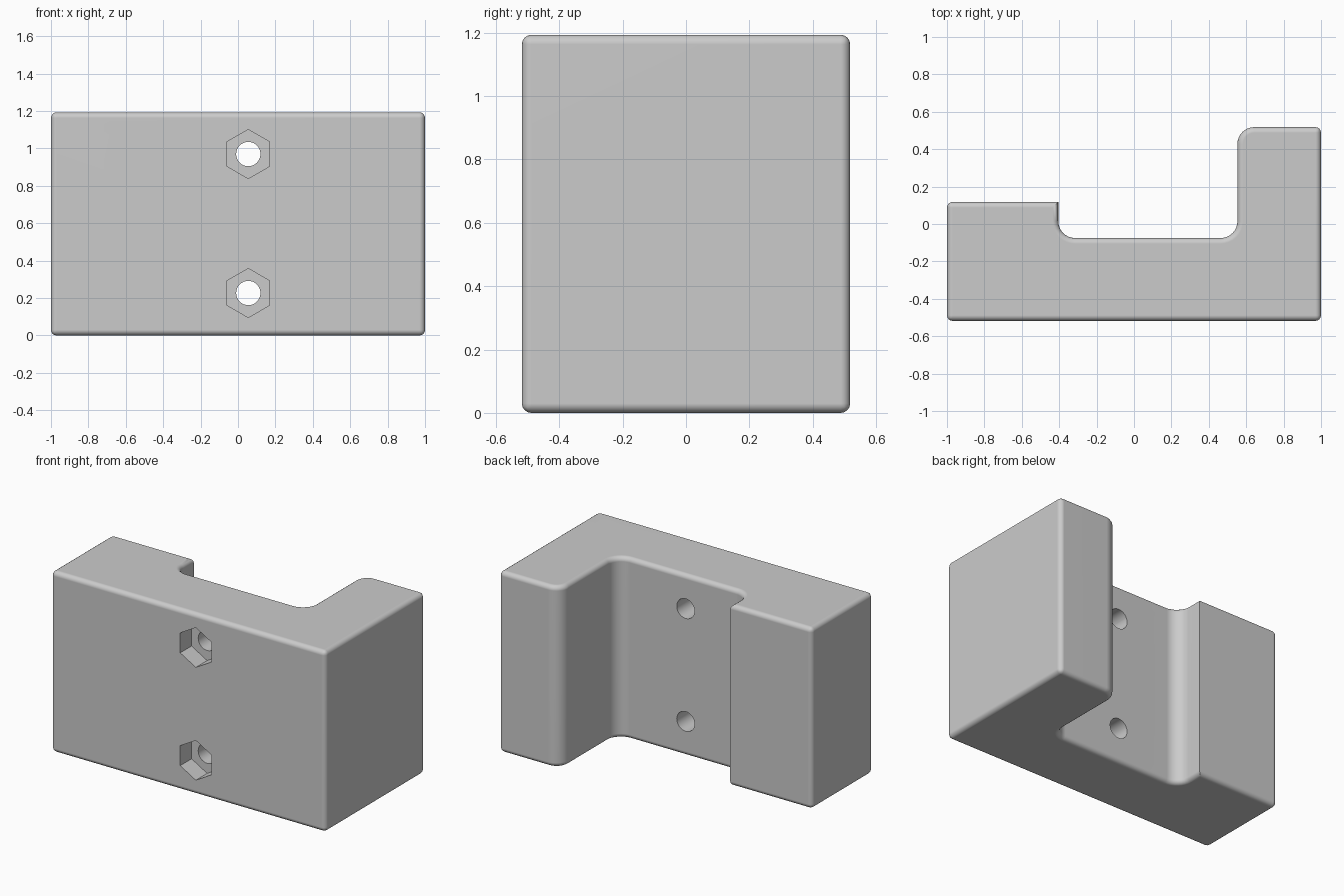
import bpy, bmesh, math
from mathutils import Vector, Matrix

if "Cube" in bpy.data.objects:
    bpy.data.objects.remove(bpy.data.objects["Cube"], do_unlink=True)

HEIGHT, HALF_DEPTH, ROUND, FILLET = 1.193, 0.518, 0.03, 0.09

grey = bpy.data.materials.new("light grey")
grey.use_nodes = True
grey.diffuse_color = (0.6, 0.6, 0.6, 1)
grey.node_tree.nodes["Principled BSDF"].inputs["Base Color"].default_value = (0.6, 0.6, 0.6, 1)


def arc(cx, cy, start, end, steps=8):
    """Quarter fillet points, angles in degrees."""
    angles = [math.radians(start + (end - start) * i / steps) for i in range(steps + 1)]
    return [(cx + FILLET * math.cos(a), cy + FILLET * math.sin(a)) for a in angles]


def new_object(name, bm):
    mesh = bpy.data.meshes.new(name)
    bmesh.ops.recalc_face_normals(bm, faces=bm.faces)
    bm.to_mesh(mesh)
    bm.free()
    obj = bpy.data.objects.new(name, mesh)
    bpy.context.collection.objects.link(obj)
    return obj


# Channel-shaped plan, walked counter-clockwise from the front corner
left, right, floor, low = -0.405, 0.553, -0.075, 0.118
corners = [(-1, -HALF_DEPTH), (1, -HALF_DEPTH), (1, HALF_DEPTH)]
plan = corners + arc(right + FILLET, HALF_DEPTH - FILLET, 90, 180)
plan += arc(right - FILLET, floor + FILLET, 0, -90)
plan += arc(left + FILLET, floor + FILLET, 270, 180)
plan += [(left, low), (-1, low)]
corners.append((-1, low))

bm = bmesh.new()
base = bm.faces.new([bm.verts.new((x, y, 0)) for x, y in plan])
top = bmesh.ops.extrude_face_region(bm, geom=[base])["geom"]
bmesh.ops.translate(bm, vec=(0, 0, HEIGHT),
                    verts=[v for v in top if isinstance(v, bmesh.types.BMVert)])
bmesh.ops.recalc_face_normals(bm, faces=bm.faces)


def is_rounded(edge):
    a, b = (v.co for v in edge.verts)
    if abs(a.z - b.z) < 0.01:
        return True
    return any((a.xy - Vector(c)).length < 0.001 for c in corners)


# Round the rims and the four outer upright corners
bmesh.ops.bevel(bm, geom=[e for e in bm.edges if is_rounded(e)], offset=ROUND,
                segments=4, profile=0.5, affect='EDGES', clamp_overlap=False)
body = new_object("bracket_body", bm)
body.data.materials.append(grey)


def cutter(name, sides, radius, y0, y1, z):
    """Prism along y, with a point facing up."""
    bm = bmesh.new()
    bmesh.ops.create_cone(bm, cap_ends=True, segments=sides, radius1=radius,
                          radius2=radius, depth=y1 - y0)
    rot = Matrix.Rotation(math.radians(90), 4, 'X')
    bmesh.ops.transform(bm, matrix=Matrix.Translation((0.055, (y0 + y1) / 2, z)) @ rot,
                        verts=bm.verts)
    obj = new_object(name, bm)
    obj.data.materials.append(grey)
    obj.hide_render = True
    return obj


# Nut pockets on the front and bolt holes through to the channel
bpy.context.view_layer.objects.active = body
for z in (0.227, 0.97):
    for tool in (cutter("nut_pocket_cutter", 6, 0.131, -0.7, -0.40, z),
                 cutter("bolt_hole_cutter", 32, 0.065, -0.6, 0.05, z)):
        cut = body.modifiers.new("cut", 'BOOLEAN')
        cut.operation = 'DIFFERENCE'
        cut.solver = 'EXACT'
        cut.object = tool
        bpy.ops.object.modifier_apply(modifier=cut.name)
        bpy.data.objects.remove(tool, do_unlink=True)

# Smooth the rounded edges, keep flat faces flat
bpy.ops.object.select_all(action='DESELECT')
body.select_set(True)
bpy.ops.object.shade_smooth_by_angle(angle=math.radians(30))
weighted = body.modifiers.new("weighted normals", 'WEIGHTED_NORMAL')
weighted.keep_sharp = True
